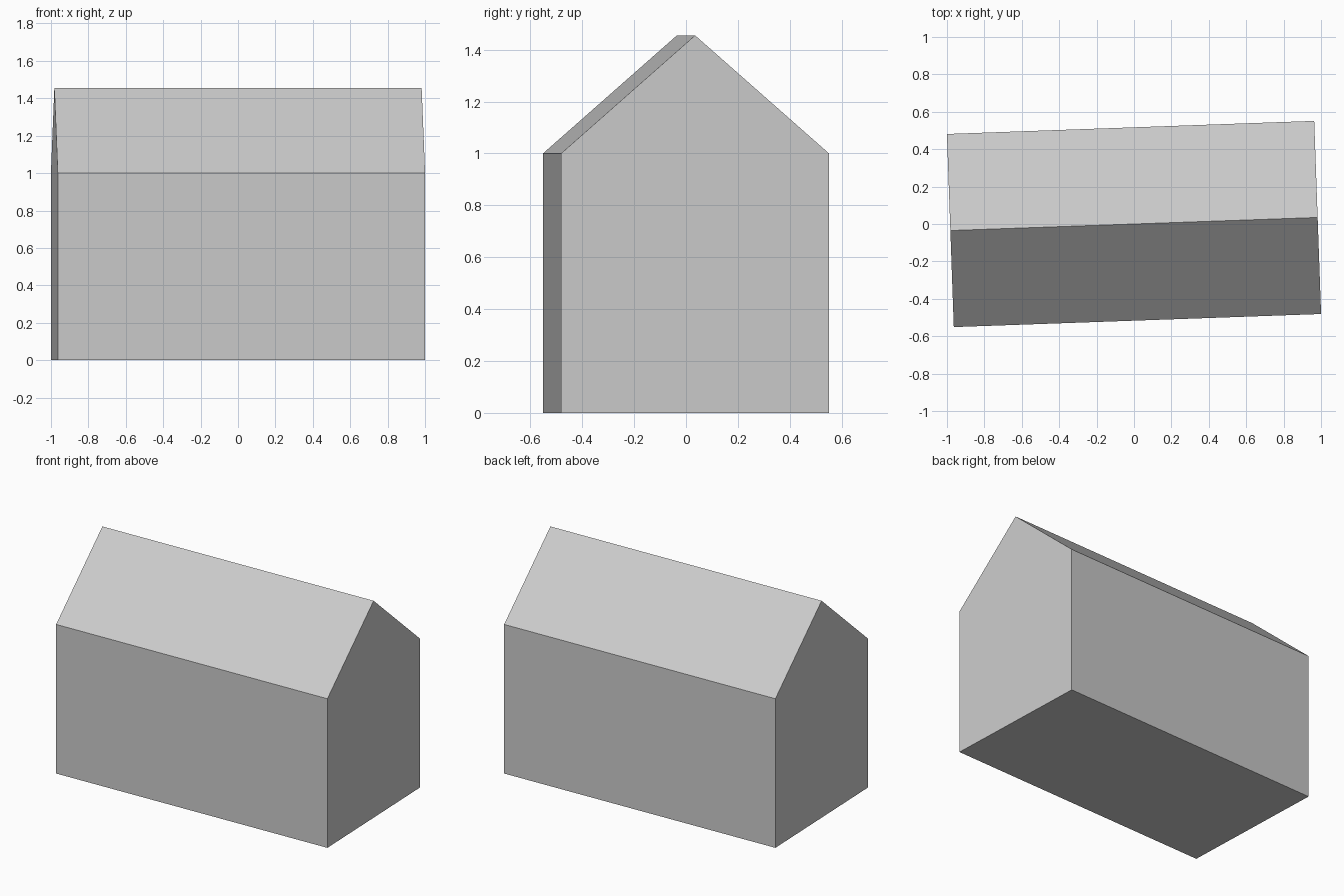
import bpy
import bmesh
import math

cube = bpy.data.objects.get("Cube")
if cube:
    bpy.data.objects.remove(cube, do_unlink=True)

LENGTH, WIDTH, EAVES, RIDGE = 1.965, 1.033, 1.0, 1.455
TURN = math.radians(2.04)

# Single plain grey for the whole building
grey = bpy.data.materials.new("light_grey")
grey.use_nodes = True
colour = (0.6, 0.6, 0.6, 1.0)
grey.diffuse_color = colour
grey.node_tree.nodes["Principled BSDF"].inputs["Base Color"].default_value = colour

# Gable profile, extruded along the ridge
half = WIDTH / 2
profile = [(-half, 0), (half, 0), (half, EAVES), (0, RIDGE), (-half, EAVES)]
bm = bmesh.new()
gable = bm.faces.new([bm.verts.new((-LENGTH / 2, y, z)) for y, z in profile])
extruded = bmesh.ops.extrude_face_region(bm, geom=[gable], use_keep_orig=True)
far_end = [v for v in extruded["geom"] if isinstance(v, bmesh.types.BMVert)]
bmesh.ops.translate(bm, verts=far_end, vec=(LENGTH, 0, 0))
bmesh.ops.recalc_face_normals(bm, faces=bm.faces)

mesh = bpy.data.meshes.new("gabled_building")
bm.to_mesh(mesh)
bm.free()
mesh.materials.append(grey)
building = bpy.data.objects.new("gabled_building", mesh)
building.rotation_euler.z = TURN
bpy.context.collection.objects.link(building)
